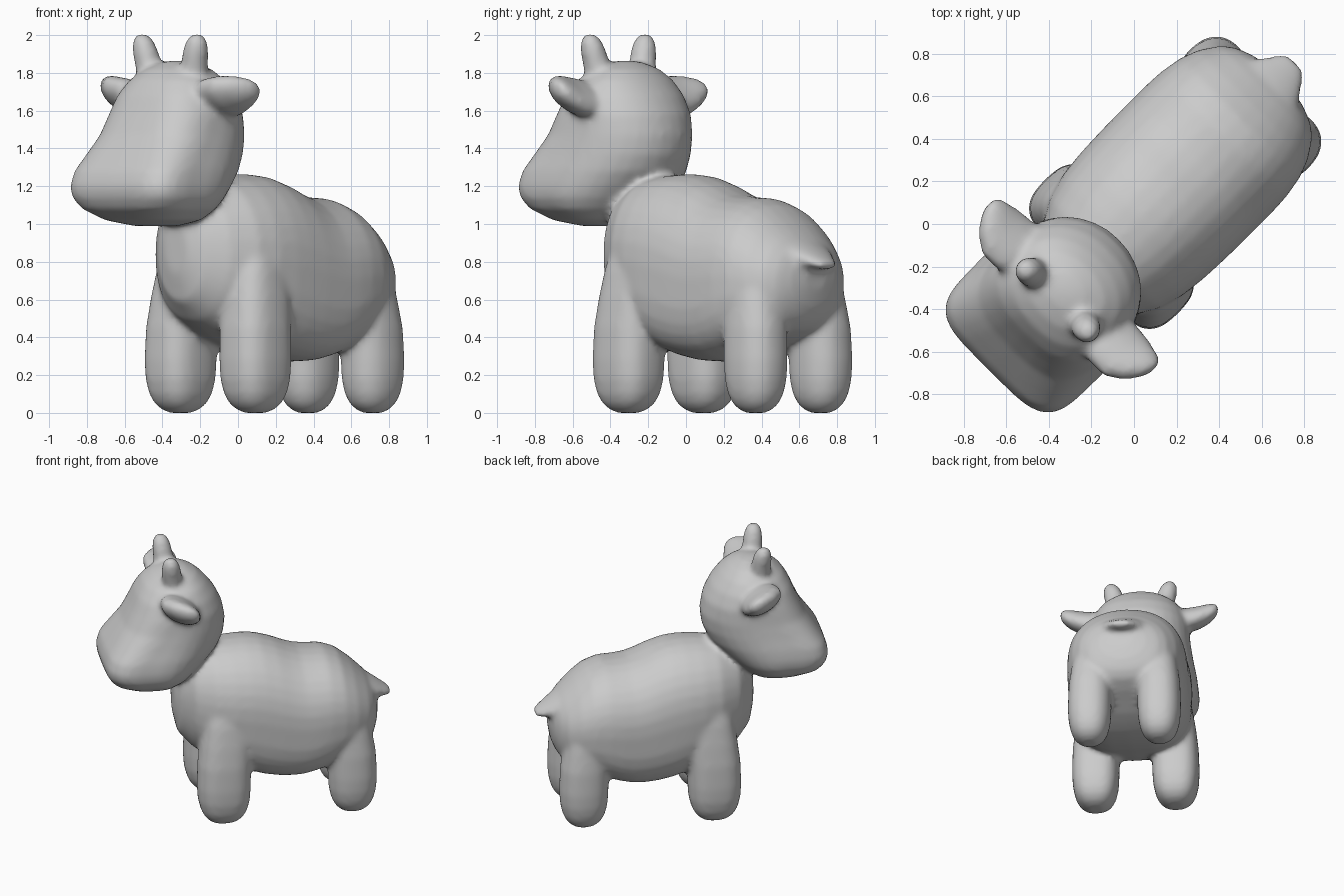
import bpy, bmesh
from math import sin, cos, pi, radians
from mathutils import Vector as V

bm = bmesh.new()
SEG = 32


def power(t, n):
    return (1 if t >= 0 else -1) * abs(t) ** (2 / n)


def ring(c, u, v, w=None, n=2, m=None):
    """Rounded section: half axes u (both ways), v (one way) and w (other way)."""
    c, u, v = V(c), V(u), V(v)
    w = -v if w is None else V(w)
    m = m or n
    pts = []
    for i in range(SEG):
        a = 2 * pi * i / SEG
        s, e = sin(a), (n if sin(a) >= 0 else m)
        pts.append(c + u * power(cos(a), e) + (v if s >= 0 else w) * abs(power(s, e)))
    return pts


def loft(rings):
    loops = [[bm.verts.new(p) for p in r] for r in rings]
    for a, b in zip(loops, loops[1:]):
        for i in range(SEG):
            j = (i + 1) % SEG
            bm.faces.new((a[i], a[j], b[j], b[i]))
    bm.faces.new(loops[0])
    bm.faces.new(loops[-1])


# Torso: y, bottom, top, half width, squareness of the belly (nose towards -y)
torso = [(-.465, .74, .98, .08, 2), (-.43, .59, 1.10, .17, 2.1), (-.34, .49, 1.19, .28, 2.2),
         (-.2, .40, 1.245, .365, 2.5), (-.08, .36, 1.26, .398, 2.9), (.04, .325, 1.265, .412, 3.2),
         (.14, .295, 1.255, .417, 3.3), (.25, .275, 1.22, .42, 3.3), (.34, .27, 1.18, .42, 3.3),
         (.42, .275, 1.152, .42, 3.3), (.51, .295, 1.142, .42, 3.2), (.6, .32, 1.138, .415, 3),
         (.7, .36, 1.10, .398, 2.8), (.79, .395, 1.03, .365, 2.6), (.88, .44, .945, .305, 2.4),
         (.925, .49, .895, .245, 2.2), (.955, .56, .84, .165, 2), (.972, .65, .77, .08, 2)]
loft([ring((0, y, (a + b) / 2), (w, 0, 0), (0, 0, (b - a) / 2), n=2.15, m=m)
      for y, a, b, w, m in torso])

# Head: z, front, middle, back, half width, squareness of the front
head = [(.99, -.72, -.6, -.50, .12, 2.4), (1.02, -.84, -.6, -.41, .26, 2.9),
        (1.08, -.93, -.61, -.34, .35, 3.8), (1.14, -.963, -.61, -.28, .386, 4.4),
        (1.2, -.972, -.61, -.22, .395, 4.5), (1.28, -.948, -.58, -.15, .388, 4.4),
        (1.37, -.888, -.52, -.11, .37, 3.8), (1.47, -.82, -.46, -.10, .355, 3.2),
        (1.58, -.768, -.43, -.12, .345, 2.9), (1.68, -.725, -.43, -.17, .318, 2.7),
        (1.76, -.675, -.43, -.235, .27, 2.4), (1.82, -.605, -.44, -.30, .195, 2.2),
        (1.855, -.53, -.45, -.37, .10, 2), (1.865, -.48, -.45, -.42, .04, 2)]
loft([ring((0, c, z), (w, 0, 0), (0, f - c, 0), (0, b - c, 0), n, 2.05)
      for z, f, c, b, w, n in head])

# Tail flap
loft([ring((0, y, z), (w, 0, 0), (0, 0, h)) for y, z, h, w in
      [(.8, .84, .07, .2), (.92, .84, .065, .16), (.99, .81, .048, .12),
       (1.04, .79, .033, .085), (1.075, .78, .02, .05)]])

foot = [(0, .32), (.02, .55), (.05, .73), (.1, .88), (.18, .98), (.28, 1.01),
        (.45, 1.0), (.6, .97), (.75, .9), (.88, .76), (.98, .5)]
tilt = radians(30)
for s in (1, -1):
    # Legs melting into shoulder and hip: x, y, half sizes, squareness, lean in y
    for x, y, a, b, n, lean in [(.28, -.15, .162, .184, 2.7, .09), (.243, .765, .15, .17, 2.3, -.14)]:
        loft([ring((s * (x - .08 * max(0, z - .4)), y + lean * max(0, z - .4), z),
                   (a * k, 0, 0), (0, b * k, 0), n=n) for z, k in foot])

    # Ears: x, y, z, half chord, half thickness
    ear = [(.2, -.44, 1.65, .12, .06), (.3, -.465, 1.665, .155, .083), (.4, -.47, 1.68, .152, .083),
           (.48, -.45, 1.7, .115, .07), (.53, -.425, 1.712, .07, .05), (.553, -.41, 1.717, .03, .022)]
    loft([ring((s * x, y, z), (0, -c * cos(tilt), c * sin(tilt)),
               (0, t * sin(tilt), t * cos(tilt)), n=2) for x, y, z, c, t in ear])

    # Horns
    loft([ring((s * x, y, z), (r, 0, 0), (0, r, 0)) for x, y, z, r in
          [(.15, -.48, 1.72, .07), (.168, -.495, 1.82, .072), (.187, -.505, 1.91, .069),
           (.199, -.51, 1.965, .058), (.204, -.512, 1.995, .04), (.206, -.512, 2.008, .018)]])

bmesh.ops.recalc_face_normals(bm, faces=bm.faces)
mesh = bpy.data.meshes.new("calf")
bm.to_mesh(mesh)
bm.free()
calf = bpy.data.objects.new("calf", mesh)
bpy.context.collection.objects.link(calf)

# Fuse the parts into one soft skin, then turn the animal to face the corner
fuse = calf.modifiers.new("fuse", 'REMESH')
fuse.mode = 'VOXEL'
fuse.voxel_size = .018
fuse.use_smooth_shade = True
soften = calf.modifiers.new("soften", 'SMOOTH')
soften.factor = .5
soften.iterations = 10
calf.rotation_euler.z = radians(-45)
